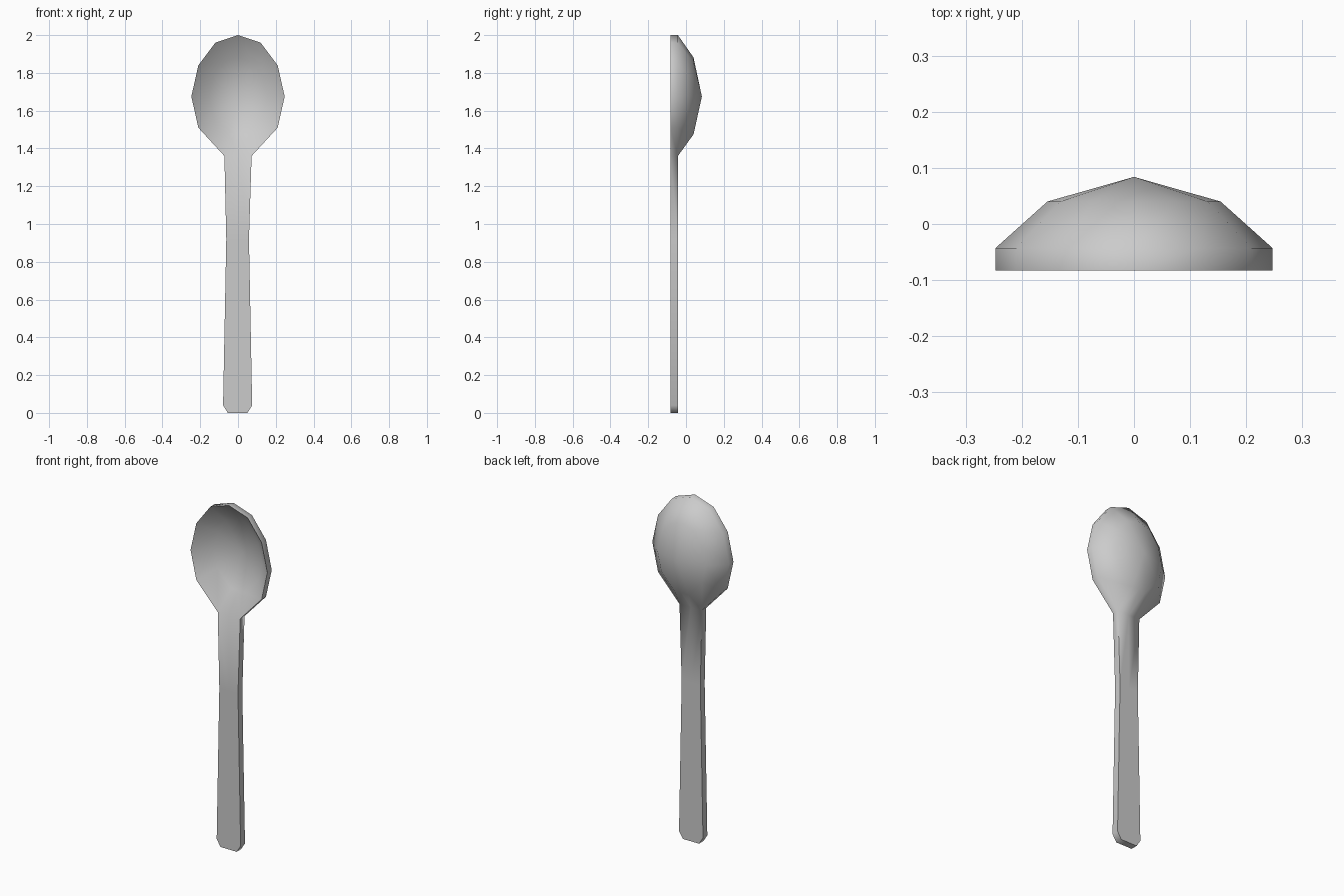
import bpy, bmesh, math

cube = bpy.data.objects.get("Cube")
if cube:
    bpy.data.objects.remove(cube, do_unlink=True)

FRONT, THICK, CENTRE_Z = -0.083, 0.04, 1.675


def mirrored(half):
    """Right half outline (top to bottom) closed into a full loop."""
    return half + [(-x, z) for x, z in reversed(half) if x > 0]


steel = bpy.data.materials.new("grey steel")
steel.use_nodes = True
grey = (0.6, 0.6, 0.6, 1)
steel.diffuse_color = grey
steel.node_tree.nodes["Principled BSDF"].inputs["Base Color"].default_value = grey

bm = bmesh.new()

# Bowl: rim, a smaller and deeper ring, and the deepest point
rim_shape = mirrored([(0, 2), (0.12, 1.96), (0.21, 1.84), (0.247, 1.675),
                      (0.21, 1.51), (0.072, 1.36), (0, 1.36)])
rim = [bm.verts.new((x, FRONT, z)) for x, z in rim_shape]
ring = [bm.verts.new((x * 0.625, FRONT + 0.083, CENTRE_Z + (z - CENTRE_Z) * 0.635))
        for x, z in rim_shape]
deepest = bm.verts.new((0, FRONT + 0.127, CENTRE_Z))
count = len(rim)
for i in range(count):
    j = (i + 1) % count
    bm.faces.new((rim[i], rim[j], ring[j], ring[i]))
    bm.faces.new((ring[i], ring[j], deepest))

# Handle: narrow waist, wider foot with clipped corners
row = [rim[7], rim[6], rim[5]]
for half_width, z in [(0.06, 0.92), (0.077, 0.04), (0.052, 0)]:
    below = [bm.verts.new((x * half_width - 0.002, FRONT, z)) for x in (-1, 0, 1)]
    for k in (0, 1):
        bm.faces.new((row[k], below[k], below[k + 1], row[k + 1]))
    row = below

# Give the whole sheet its thickness toward the back
bmesh.ops.recalc_face_normals(bm, faces=bm.faces)
result = bmesh.ops.extrude_face_region(bm, geom=bm.faces[:], use_keep_orig=True)
back = [g for g in result["geom"] if isinstance(g, bmesh.types.BMVert)]
bmesh.ops.translate(bm, verts=back, vec=(0, THICK, 0))
bmesh.ops.recalc_face_normals(bm, faces=bm.faces)

mesh = bpy.data.meshes.new("spoon")
bm.to_mesh(mesh)
bm.free()
mesh.materials.append(steel)
spoon = bpy.data.objects.new("spoon", mesh)
bpy.context.collection.objects.link(spoon)

# Smooth bowl, crisp front rim and handle edges
bpy.ops.object.select_all(action="DESELECT")
spoon.select_set(True)
bpy.context.view_layer.objects.active = spoon
bpy.ops.object.shade_smooth_by_angle(angle=math.radians(65))
